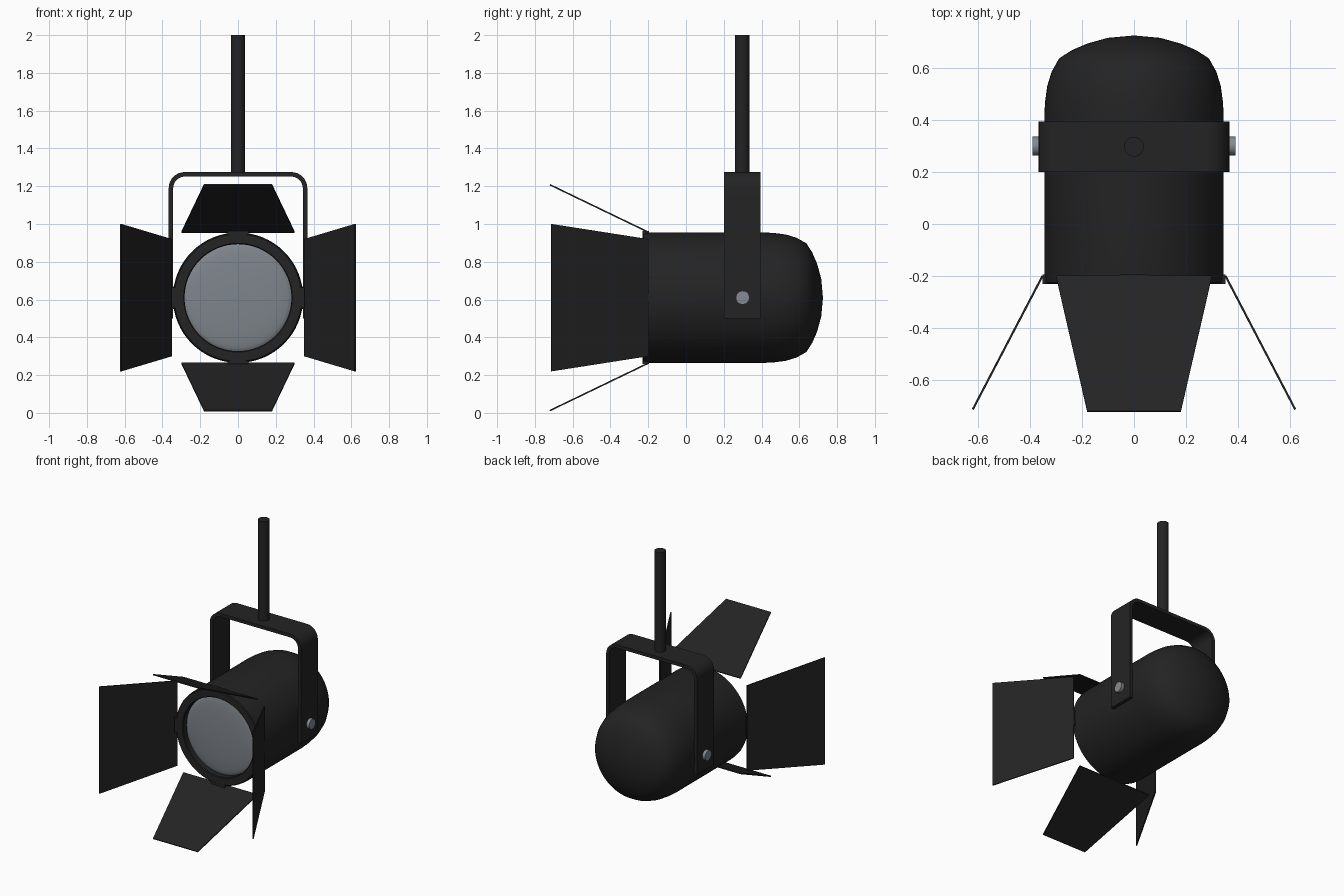
import bpy, bmesh, math
from mathutils import Vector, Matrix

if "Cube" in bpy.data.objects:
    bpy.data.objects.remove(bpy.data.objects["Cube"])


def material(name, rgb):
    m = bpy.data.materials.new(name)
    m.diffuse_color = (*rgb, 1)
    m.use_nodes = True
    m.node_tree.nodes["Principled BSDF"].inputs["Base Color"].default_value = m.diffuse_color
    return m


BLACK = material("matte black", (0.017, 0.017, 0.017))
GLASS = material("lens grey", (0.21, 0.235, 0.26))
STEEL = material("bolt steel", (0.23, 0.26, 0.29))
CZ = 0.61  # height of the lamp axis


def finish(name, bm, mat, smooth=None):
    bmesh.ops.remove_doubles(bm, verts=bm.verts, dist=1e-5)
    bmesh.ops.recalc_face_normals(bm, faces=bm.faces)
    me = bpy.data.meshes.new(name)
    bm.to_mesh(me)
    bm.free()
    me.materials.append(mat)
    ob = bpy.data.objects.new(name, me)
    bpy.context.collection.objects.link(ob)
    if smooth:
        bpy.ops.object.select_all(action='DESELECT')
        ob.select_set(True)
        bpy.context.view_layer.objects.active = ob
        bpy.ops.object.shade_smooth_by_angle(angle=math.radians(smooth))
    return ob


def lathe(name, profile, mat, segs=64):
    """Spin (radius, y) points around the lamp axis."""
    bm = bmesh.new()
    vs = [bm.verts.new((r, y, CZ)) for r, y in profile]
    es = [bm.edges.new(p) for p in zip(vs, vs[1:])]
    bmesh.ops.spin(bm, geom=vs + es, cent=(0, 0, CZ), axis=(0, 1, 0),
                   angle=2 * math.pi, steps=segs, use_duplicate=False)
    return finish(name, bm, mat, 35)


def cylinder(name, loc, r, depth, axis, segs, mat):
    bm = bmesh.new()
    rot = Vector((0, 0, 1)).rotation_difference(Vector(axis)).to_matrix().to_4x4()
    bmesh.ops.create_cone(bm, cap_ends=True, segments=segs, radius1=r, radius2=r,
                          depth=depth, matrix=Matrix.Translation(loc) @ rot)
    return finish(name, bm, mat, 35)


def box(name, loc, size, mat):
    bm = bmesh.new()
    bmesh.ops.create_cube(bm, size=1, matrix=Matrix.Translation(loc) @ Matrix.Diagonal((*size, 1)))
    return finish(name, bm, mat)


# Lamp housing: open front rim, straight barrel, domed back
lathe("housing", [(0.283, -0.17), (0.283, -0.225), (0.288, -0.23), (0.337, -0.23),
                  (0.342, -0.225), (0.345, -0.2), (0.345, 0.42), (0.342, 0.47),
                  (0.334, 0.53), (0.317, 0.585), (0.288, 0.637), (0.24, 0.668),
                  (0.18, 0.694), (0.1, 0.716), (0, 0.725)], BLACK)

# Slightly bulging lens
lathe("lens", [(0.285 * math.sin(a), -0.185 - 0.025 * math.cos(a))
               for a in [i * math.pi / 16 for i in range(9)]], GLASS)

# Yoke: rounded U-shaped strap
X, TOP, BOTTOM, R, T = 0.367, 1.275, 0.5, 0.085, 0.024


def strap_side(off):
    pts = [(X - off, BOTTOM)]
    for i in range(9):
        a = i * math.pi / 16
        pts.append((X - R + (R - off) * math.cos(a), TOP - R + (R - off) * math.sin(a)))
    return pts + [(-x, z) for x, z in reversed(pts)]


bm = bmesh.new()
rows = [[bm.verts.new((x, y, z)) for x, z in strap_side(off)]
        for off, y in ((0, 0.2), (0, 0.395), (T, 0.395), (T, 0.2))]
for k in range(4):
    a, b = rows[k], rows[(k + 1) % 4]
    for i in range(len(a) - 1):
        bm.faces.new((a[i], a[i + 1], b[i + 1], b[i]))
for end in (0, -1):
    bm.faces.new([r[end] for r in rows])
finish("yoke", bm, BLACK, 35)

# Hanging pole
cylinder("pole", (0, 0.297, 1.633), 0.038, 0.734, (0, 0, 1), 32, BLACK)

# Pivot bolts
for s, side in ((1, "right"), (-1, "left")):
    cylinder(f"{side}_bolt", (s * 0.368, 0.3, CZ), 0.037, 0.044, (s, 0, 0), 12, STEEL)
    # spacer between housing and yoke
    cylinder(f"{side}_spacer", (s * 0.34, 0.3, CZ), 0.06, 0.02, (s, 0, 0), 24, BLACK)


# Barn door flaps with their hinges
def flap(name, corners):
    bm = bmesh.new()
    bm.faces.new([bm.verts.new(c) for c in corners])
    ob = finish(name, bm, BLACK)
    mod = ob.modifiers.new("thickness", 'SOLIDIFY')
    mod.thickness = 0.008
    mod.offset = 0


for s, side, vert in ((1, "right", "top"), (-1, "left", "bottom")):
    hz, tz = CZ + s * 0.347, CZ + s * 0.598
    flap(f"{vert}_flap", [(-0.3, -0.2, hz), (0.3, -0.2, hz),
                          (0.18, -0.721, tz), (-0.18, -0.721, tz)])
    flap(f"{side}_flap", [(s * 0.352, -0.2, 0.3), (s * 0.352, -0.2, 0.92),
                          (s * 0.62, -0.713, 1.0), (s * 0.62, -0.713, 0.22)])
    box(f"{vert}_hinge", (0, -0.213, CZ + s * 0.343), (0.11, 0.036, 0.018), BLACK)
    box(f"{side}_hinge", (s * 0.343, -0.213, CZ), (0.018, 0.036, 0.11), BLACK)
